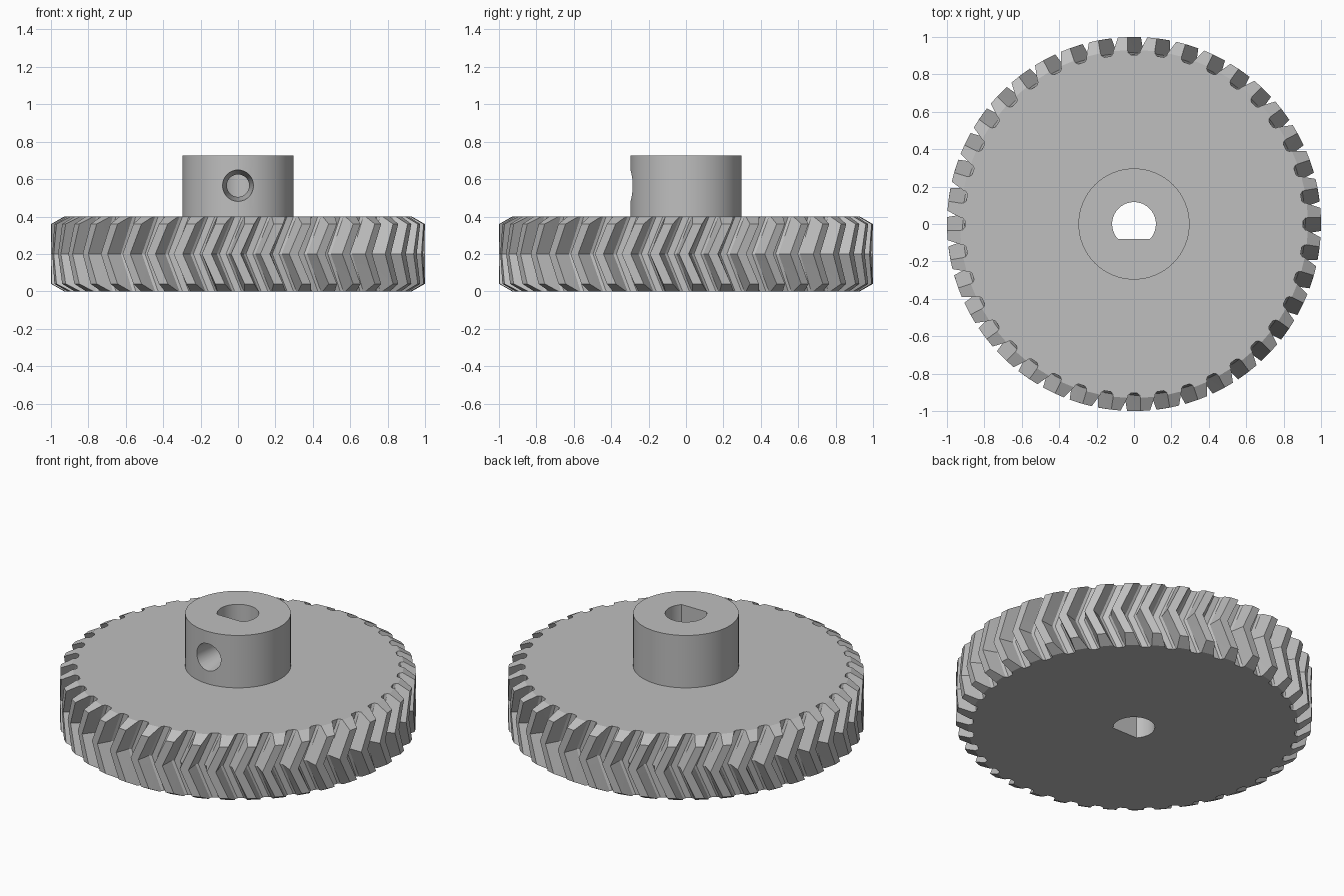
import bpy, bmesh
from math import sin, cos, asin, pi, tau

if "Cube" in bpy.data.objects:
    bpy.data.objects.remove(bpy.data.objects["Cube"], do_unlink=True)

TEETH = 40
HEIGHT = 0.4
ROOT, CHAMFER_R, TIP = 0.905, 0.93, 1.0
SWEEP = 0.09                       # chevron offset at mid height, radians

grey = bpy.data.materials.new("plain_grey")
grey.use_nodes = True
grey.diffuse_color = (0.52, 0.52, 0.52, 1)
grey.node_tree.nodes["Principled BSDF"].inputs["Base Color"].default_value = grey.diffuse_color


def loft(name, rings):
    """Closed solid through rings that share a point count."""
    bm = bmesh.new()
    loops = [[bm.verts.new(p) for p in ring] for ring in rings]
    n = len(loops[0])
    for low, high in zip(loops, loops[1:]):
        for i in range(n):
            j = (i + 1) % n
            bm.faces.new((low[i], low[j], high[j], high[i]))
    bm.faces.new(loops[0][::-1])
    bm.faces.new(loops[-1])
    bmesh.ops.recalc_face_normals(bm, faces=bm.faces)
    mesh = bpy.data.meshes.new(name)
    bm.to_mesh(mesh)
    bm.free()
    mesh.materials.append(grey)
    obj = bpy.data.objects.new(name, mesh)
    bpy.context.collection.objects.link(obj)
    return obj


def gear_ring(z, limit):
    """Toothed outline at height z, cut off at radius limit."""
    shift = -SWEEP * (1 - abs(z - HEIGHT / 2) / (HEIGHT / 2))
    half_gap = 0.035 + 0.018 * (limit - CHAMFER_R) / (TIP - CHAMFER_R)
    gap = [(-half_gap, limit), (-0.031, 0.916), (-0.018, ROOT),
           (0.018, ROOT), (0.031, 0.916), (half_gap, limit)]
    points = []
    for k in range(TEETH):
        for width, r in gap:
            a = tau * k / TEETH + shift + width / r
            points.append((r * cos(a), r * sin(a), z))
    return points


def circle(r, z, n=64):
    return [(r * cos(tau * i / n), r * sin(tau * i / n), z) for i in range(n)]


def d_shape(r, flat, z, n=48):
    start = asin(flat / r)
    span = pi - 2 * start
    return [(r * cos(start + span * i / n), r * sin(start + span * i / n), z)
            for i in range(n + 1)]


def cut(obj, cutter):
    mod = obj.modifiers.new("cut", "BOOLEAN")
    mod.operation = "DIFFERENCE"
    mod.solver = "EXACT"
    mod.object = cutter
    bpy.context.view_layer.objects.active = obj
    bpy.ops.object.modifier_apply(modifier=mod.name)


# Herringbone wheel with chamfered tooth ends
levels = [(0, CHAMFER_R), (0.04, TIP), (HEIGHT / 2, TIP),
          (HEIGHT - 0.04, TIP), (HEIGHT, CHAMFER_R)]
wheel = loft("gear_wheel", [gear_ring(z, r) for z, r in levels])

# Hub on top
hub = loft("hub", [circle(0.297, HEIGHT - 0.01), circle(0.297, 0.725)])

# D-shaped shaft bore through both parts
bore = loft("bore_cutter", [d_shape(0.117, -0.08, z) for z in (-0.1, 0.9)])
# Tapered set screw hole in the front of the hub
screw = loft("screw_cutter", [[(x, y, z + 0.565) for x, z, _ in circle(r, 0, 32)]
                              for r, y in ((0.06, -0.03), (0.06, -0.1), (0.087, -0.32))])
cut(wheel, bore)
cut(hub, bore)
cut(hub, screw)
for cutter in (bore, screw):
    bpy.data.objects.remove(cutter, do_unlink=True)

# Smooth round walls, crisp edges
bpy.ops.object.select_all(action="DESELECT")
for obj in (wheel, hub):
    obj.select_set(True)
bpy.context.view_layer.objects.active = wheel
bpy.ops.object.shade_smooth_by_angle(angle=0.5)
